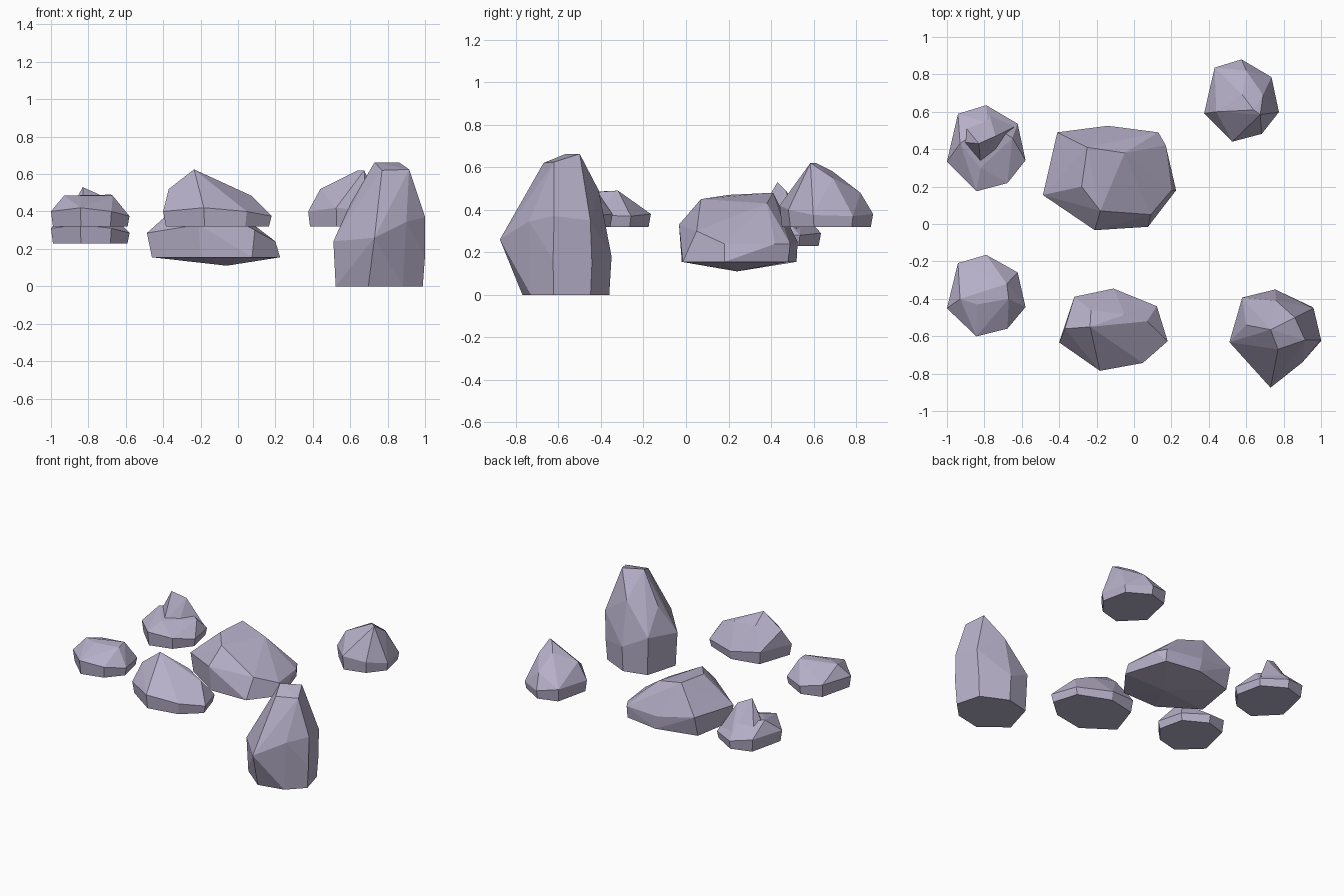
import bpy
import bmesh
import math

# Remove only the default object
default_cube = bpy.data.objects.get("Cube")
if default_cube:
    bpy.data.objects.remove(default_cube, do_unlink=True)

# One flat stone colour
STONE = (0.47, 0.43, 0.58, 1.0)
stone = bpy.data.materials.new("lavender_grey_stone")
stone.use_nodes = True
stone.diffuse_color = STONE
shader = stone.node_tree.nodes["Principled BSDF"]
shader.inputs["Base Color"].default_value = STONE
shader.inputs["Roughness"].default_value = 0.9

# Seven-sided footprint shared by the rocks, with the height of the girdle
# above the base at each corner
FOOTPRINT = [
    (-0.72, 0.80, 0.09),
    (0.0, 1.0, 0.06),
    (0.80, 0.57, 0.05),
    (1.0, -0.28, 0.055),
    (0.54, -0.81, 0.08),
    (-0.25, -1.0, 0.10),
    (-1.0, -0.31, 0.08),
]


def add_hull(bm, points):
    """Wrap one faceted lump around the points."""
    verts = [bm.verts.new(point) for point in points]
    result = bmesh.ops.convex_hull(bm, input=verts)
    unused = set(result["geom_interior"]) | set(result["geom_unused"])
    loose = [item for item in unused
             if isinstance(item, bmesh.types.BMVert) and item.is_valid
             and not item.link_faces]
    bmesh.ops.delete(bm, geom=loose, context="VERTS")


def make_rock(name, lumps):
    """Build a flat-shaded rock from one or more lumps."""
    bm = bmesh.new()
    for points in lumps:
        add_hull(bm, points)
    bmesh.ops.dissolve_limit(bm, angle_limit=math.radians(4),
                             verts=bm.verts[:], edges=bm.edges[:])
    bmesh.ops.recalc_face_normals(bm, faces=bm.faces[:])
    mesh = bpy.data.meshes.new(name)
    bm.to_mesh(mesh)
    bm.free()
    mesh.materials.append(stone)
    rock = bpy.data.objects.new(name, mesh)
    bpy.context.collection.objects.link(rock)
    return rock


def body(centre, half, base, rise=1.0, taper=0.95):
    """Flat base ring plus the wider girdle ring above it."""
    points = []
    for u, v, height in FOOTPRINT:
        for scale, z in ((taper, base), (1.0, base + height * rise)):
            points.append((centre[0] + half[0] * u * scale,
                           centre[1] + half[1] * v * scale, z))
    return points


# Tall standing rock with a small slanted top
tall_crown = [
    (0.73, -0.565, 0.663), (0.86, -0.50, 0.663),
    (0.915, -0.62, 0.625), (0.77, -0.67, 0.62),
    (0.76, -0.41, 0.49), (0.60, -0.54, 0.44),
    (0.96, -0.45, 0.35), (1.0, -0.62, 0.37),
    (0.90, -0.74, 0.345), (0.73, -0.875, 0.26),
]
make_rock("tall_front_rock",
          [body((0.755, -0.565), (0.245, 0.215), 0, rise=3) + tall_crown])

# Wide ridged rock in front
ridge_crown = [
    (-0.37, -0.56, 0.52), (-0.235, -0.55, 0.625),
    (-0.10, -0.57, 0.53), (-0.05, -0.485, 0.53),
    (0.07, -0.52, 0.485), (-0.23, -0.46, 0.55),
]
make_rock("ridged_front_rock",
          [body((-0.11, -0.565), (0.29, 0.22), 0.32) + ridge_crown])

# Peaked rock at the back
peak_crown = [
    (0.675, 0.585, 0.62), (0.64, 0.61, 0.62),
    (0.44, 0.60, 0.52), (0.58, 0.69, 0.58),
    (0.69, 0.69, 0.55), (0.60, 0.82, 0.48),
]
make_rock("peaked_back_rock",
          [body((0.575, 0.66), (0.2, 0.22), 0.32) + peak_crown])

# Low flat-topped rock
flat_crown = [
    (-0.93, -0.40, 0.485), (-0.84, -0.43, 0.485),
    (-0.67, -0.40, 0.485), (-0.68, -0.32, 0.49),
    (-0.77, -0.27, 0.45),
]
make_rock("flat_side_rock",
          [body((-0.79, -0.383), (0.21, 0.218), 0.32) + flat_crown])

# Craggy rock: a low body with a twin-pointed spike growing out of it
crag_body = body((-0.79, 0.405), (0.21, 0.23), 0.23)
crag_shoulder = [(-0.93, 0.43, 0.40), (-0.65, 0.46, 0.36),
                 (-0.82, 0.30, 0.37), (-0.78, 0.54, 0.39)]
crag_spike = [
    (-0.83, 0.43, 0.53), (-0.74, 0.47, 0.49),
    (-0.94, 0.44, 0.33), (-0.92, 0.54, 0.31),
    (-0.78, 0.61, 0.30), (-0.64, 0.52, 0.31),
    (-0.74, 0.38, 0.33), (-0.82, 0.32, 0.34),
]
make_rock("craggy_side_rock", [crag_body + crag_shoulder, crag_spike])

# Largest rock, with a shallow pointed underside
large_rim = [(-0.41, 0.45), (-0.12, 0.52), (0.13, 0.48), (0.225, 0.18),
             (0.075, -0.015), (-0.20, -0.02), (-0.46, 0.15)]
large_girdle = [
    (-0.41, 0.49, 0.30), (-0.14, 0.525, 0.25),
    (0.13, 0.49, 0.24), (0.17, 0.42, 0.24),
    (0.20, 0.18, 0.24), (0.09, 0.05, 0.30),
    (-0.21, -0.033, 0.33), (-0.487, 0.155, 0.285),
]
large_crown = [(-0.18, 0.07, 0.45), (-0.28, 0.20, 0.47),
               (-0.25, 0.41, 0.48), (-0.05, 0.38, 0.43)]
underside_tip = [(-0.06, 0.24, 0.11)]
make_rock("large_centre_rock",
          [[(x, y, 0.155) for x, y in large_rim]
           + large_girdle + large_crown + underside_tip])
